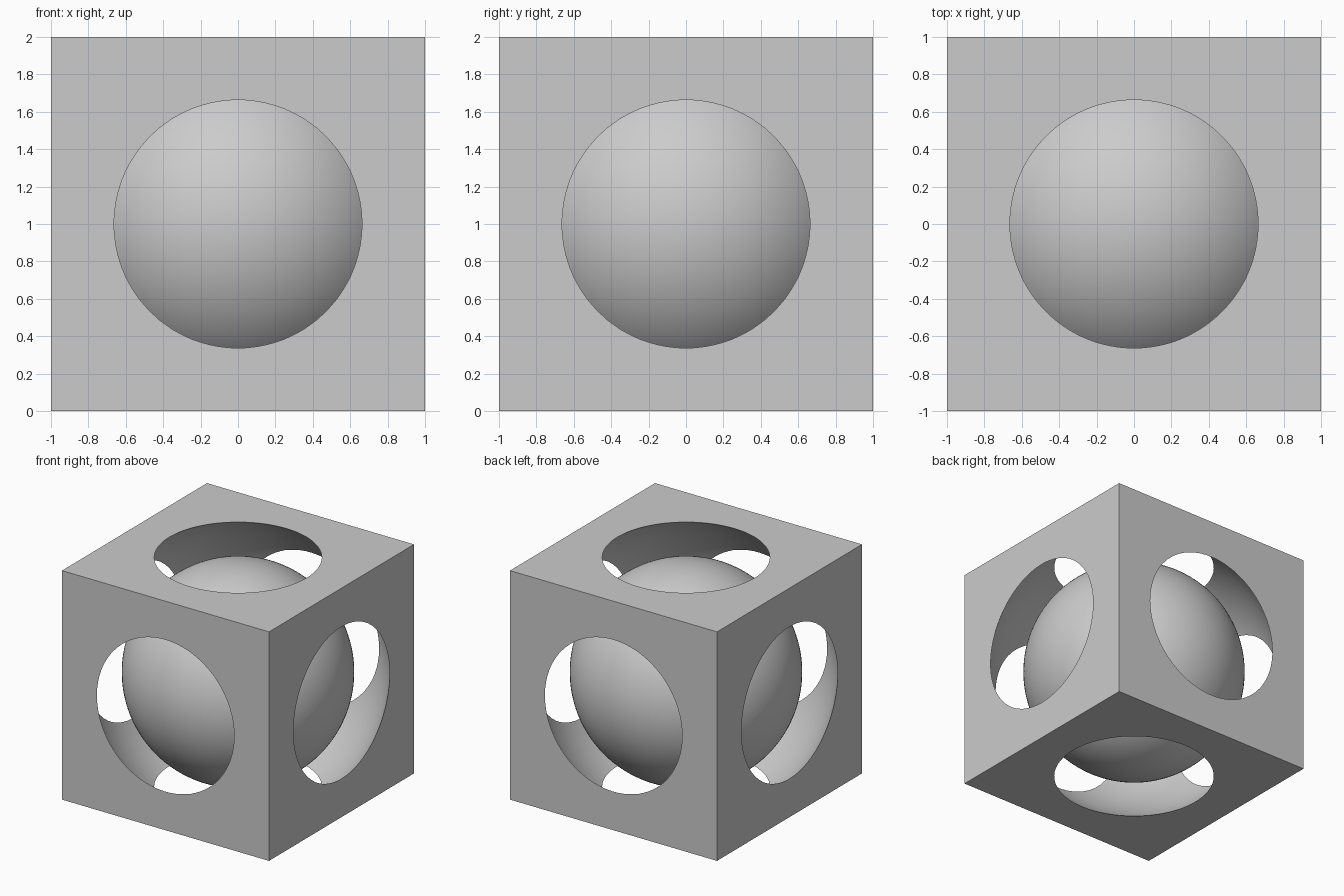
import bpy
from math import radians

if "Cube" in bpy.data.objects:
    bpy.data.objects.remove(bpy.data.objects["Cube"], do_unlink=True)

CENTRE = (0, 0, 1)
CAVITY_RADIUS = 1.2
BALL_RADIUS = 0.92

# One plain grey for everything
grey = bpy.data.materials.new("light grey")
grey.use_nodes = True
colour = (0.6, 0.6, 0.6, 1)
grey.diffuse_color = colour
grey.node_tree.nodes["Principled BSDF"].inputs["Base Color"].default_value = colour


def finish(name):
    obj = bpy.context.object
    obj.name = name
    obj.data.materials.append(grey)
    return obj


def sphere(name, radius):
    bpy.ops.mesh.primitive_uv_sphere_add(
        segments=128, ring_count=64, radius=radius, location=CENTRE)
    return finish(name)


def smooth(obj):
    bpy.ops.object.select_all(action="DESELECT")
    obj.select_set(True)
    bpy.context.view_layer.objects.active = obj
    bpy.ops.object.shade_smooth_by_angle(angle=radians(30))


# Cube shell: a spherical cavity breaks through all six faces as round holes
cutter = sphere("cavity_cutter", CAVITY_RADIUS)
bpy.ops.mesh.primitive_cube_add(size=2, location=CENTRE)
shell = finish("cube_shell")
cut = shell.modifiers.new("cavity", "BOOLEAN")
cut.operation = "DIFFERENCE"
cut.solver = "EXACT"
cut.object = cutter
bpy.ops.object.modifier_apply(modifier=cut.name)
bpy.data.objects.remove(cutter, do_unlink=True)
smooth(shell)

# Loose ball, too wide to pass through the holes
smooth(sphere("inner_ball", BALL_RADIUS))
